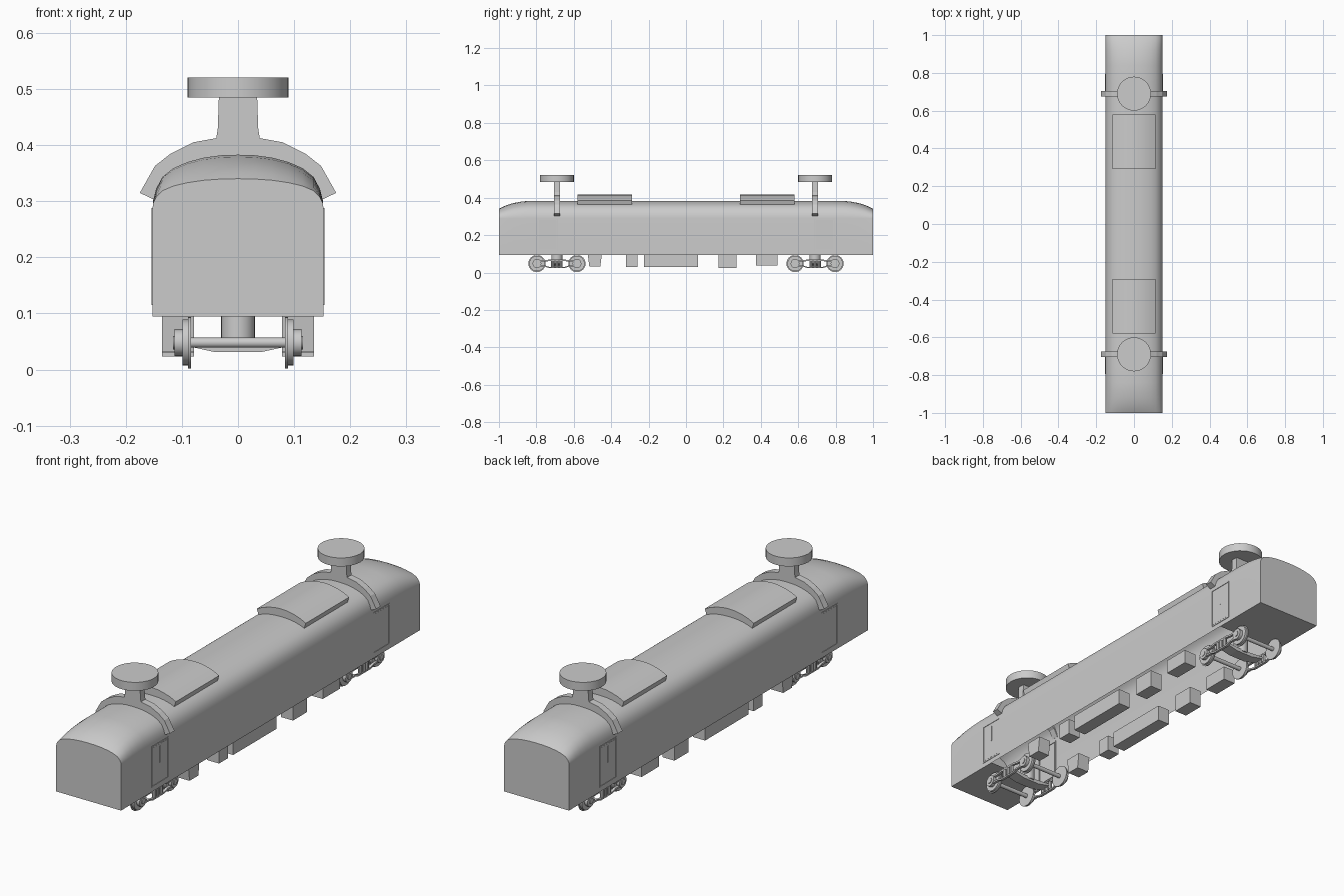
import bpy, bmesh, math
from mathutils import Vector, Matrix

cube = bpy.data.objects.get("Cube")
if cube:
    bpy.data.objects.remove(cube, do_unlink=True)

grey = bpy.data.materials.new("plain grey")
grey.use_nodes = True
grey.diffuse_color = (0.6, 0.6, 0.6, 1)
grey.node_tree.nodes["Principled BSDF"].inputs["Base Color"].default_value = (0.6, 0.6, 0.6, 1)


def finish(name, bm, smooth=None):
    bmesh.ops.recalc_face_normals(bm, faces=bm.faces)
    mesh = bpy.data.meshes.new(name)
    bm.to_mesh(mesh)
    bm.free()
    mesh.materials.append(grey)
    obj = bpy.data.objects.new(name, mesh)
    bpy.context.collection.objects.link(obj)
    if smooth:
        bpy.ops.object.select_all(action='DESELECT')
        obj.select_set(True)
        bpy.context.view_layer.objects.active = obj
        bpy.ops.object.shade_smooth_by_angle(angle=math.radians(smooth))
    return obj


def box(name, x, y, z, taper=0):
    """Box from three (low, high) ranges; taper narrows the bottom along y."""
    bm = bmesh.new()
    bmesh.ops.create_cube(bm, size=1)
    for v in bm.verts:
        inset = -math.copysign(taper, v.co.y) if v.co.z < 0 else 0
        v.co = [r[0] + (c + 0.5) * (r[1] - r[0]) for c, r in zip(v.co, (x, y, z))]
        v.co.y += inset
    return finish(name, bm)


def cylinder(name, centre, radius, depth, axis='Z', sides=24):
    bm = bmesh.new()
    turn = Matrix.Rotation(math.pi / 2, 4, 'Y') if axis == 'X' else Matrix()
    bmesh.ops.create_cone(bm, cap_ends=True, segments=sides, radius1=radius, radius2=radius,
                          depth=depth, matrix=Matrix.Translation(centre) @ turn)
    return finish(name, bm, 35)


def extrude_xz(name, points, y0, y1, smooth=None):
    """Closed outline in the xz plane, drawn out along y."""
    bm = bmesh.new()
    face = bm.faces.new([bm.verts.new((x, y0, z)) for x, z in points])
    new = bmesh.ops.extrude_face_region(bm, geom=[face])["geom"]
    bmesh.ops.translate(bm, vec=(0, y1 - y0, 0),
                        verts=[v for v in new if isinstance(v, bmesh.types.BMVert)])
    return finish(name, bm, smooth)


def extrude_yz(name, points, x0, x1):
    bm = bmesh.new()
    face = bm.faces.new([bm.verts.new((x0, y, z)) for y, z in points])
    new = bmesh.ops.extrude_face_region(bm, geom=[face])["geom"]
    bmesh.ops.translate(bm, vec=(x1 - x0, 0, 0),
                        verts=[v for v in new if isinstance(v, bmesh.types.BMVert)])
    return finish(name, bm)


def both(half):
    """Mirror a half outline that starts on the centre line."""
    return [(-x, z) for x, z in reversed(half) if x > 0] + half


# Body shell: arched section lofted along y, roof dipping at the ends
FLOOR, EAVES, HALF = 0.095, 0.29, 0.152
roof = [(0, 0.383), (0.03, 0.382), (0.06, 0.378), (0.09, 0.37), (0.115, 0.359),
        (0.135, 0.343), (0.146, 0.322), (0.151, 0.303), (HALF, EAVES), (HALF, FLOOR)]
dip = [(1, 0.54), (0.98, 0.66), (0.95, 0.79), (0.92, 0.88), (0.88, 0.96), (0.84, 1), (0.74, 1)]
stations = [(-y, s) for y, s in dip] + [(y, s) for y, s in reversed(dip)]
bm = bmesh.new()
rings = [[bm.verts.new((x, y, EAVES + (z - EAVES) * s if z > EAVES else z))
          for x, z in both(roof)] for y, s in stations]
for a, b in zip(rings, rings[1:]):
    for i in range(len(a) - 1):
        bm.faces.new((a[i], a[i + 1], b[i + 1], b[i]))
    if abs(a[0].co.y + b[0].co.y) > 0.1:  # closed floor under both cabs only
        bm.faces.new((a[-1], a[0], b[0], b[-1]))
bm.faces.new(rings[0])
bm.faces.new(rings[-1])
finish("body_shell", bm, 35)

arch_outer = [(0, 0.415), (0.036, 0.413), (0.08, 0.405), (0.12, 0.385), (0.148, 0.363), (0.175, 0.315)]
arch_inner = [(0.15, 0.303), (0.133, 0.335), (0.1, 0.358), (0.06, 0.37), (0, 0.375)]
hatch_top = [(0, 0.416), (0.03, 0.414), (0.06, 0.408), (0.09, 0.398), (0.115, 0.386), (0.107, 0.362)]

for end, s in (("front", -1), ("rear", 1)):
    # Roof band, mast and disc
    c = s * 0.69
    inner = arch_inner + [(-x, z) for x, z in reversed(arch_inner[:-1])]
    outer = both(arch_outer)
    extrude_xz(end + "_roof_band", outer + inner, c - 0.015, c + 0.015)
    extrude_xz(end + "_mast", both([(0, 0.49), (0.034, 0.49), (0.036, 0.43), (0.04, 0.405), (0, 0.4)]),
               c - 0.015, c + 0.015)
    cylinder(end + "_mast_disc", (0, c, 0.503), 0.09, 0.036, sides=32)
    # Curved roof hatch
    extrude_xz(end + "_roof_hatch", both(hatch_top), s * 0.29, s * 0.58, 30)

    # Bogie: pivot, bolster and cross beam
    cylinder(end + "_bogie_pivot", (0, c, 0.07), 0.03, 0.06)
    extrude_xz(end + "_bogie_bolster", both([(0, 0.045), (0.1, 0.052), (0.1, 0.044), (0.04, 0.031), (0, 0.031)]),
               c - 0.025, c + 0.025)
    for n, off in (("outer", 0.107 * s), ("inner", -0.107 * s)):
        cylinder(f"{end}_{n}_axle", (0, c + off, 0.048), 0.009, 0.2, 'X', 16)

    for side, d in (("left", 1), ("right", -1)):
        tag = f"{end}_{side}"
        # Wheels with flange, tread and axle box
        for n, off in (("outer", 0.107 * s), ("inner", -0.107 * s)):
            y = c + off
            cylinder(f"{tag}_{n}_flange", (d * 0.0865, y, 0.048), 0.046, 0.005, 'X')
            cylinder(f"{tag}_{n}_wheel", (d * 0.093, y, 0.048), 0.041, 0.011, 'X')
            cylinder(f"{tag}_{n}_axle_box", (d * 0.105, y, 0.048), 0.024, 0.016, 'X', 12)
            cylinder(f"{tag}_{n}_axle_cap", (d * 0.114, y, 0.048), 0.012, 0.004, 'X', 12)
        # Side frame: two dipped bars with a spring pack between
        for n, lift, thick in (("upper", 0.058, 0.008), ("lower", 0.03, 0.007)):
            sag = 0.004 if n == "upper" else -0.007
            top = [(-0.107, 0), (-0.06, 0), (-0.04, sag), (0.04, sag), (0.06, 0), (0.107, 0)]
            pts = [(c + y, lift + z + thick) for y, z in top]
            pts += [(c + y, lift + z) for y, z in reversed(top)]
            extrude_yz(f"{tag}_{n}_frame_bar", pts, d * 0.1, d * 0.111)
        for k in (-1, 0, 1):
            cylinder(f"{tag}_spring_{k + 2}", (d * 0.105, c + k * 0.022, 0.046), 0.009, 0.034, sides=10)

        # Cab door: thin raised frame with handrail and mid rail
        def plate(part, y, z, out):
            box(f"{tag}_door_{part}", sorted((d * 0.149, d * (HALF + out))), y, z)
        y0, y1 = c - 0.055 + s * 0.05, c + 0.055 + s * 0.05
        z0, z1, w = 0.115, 0.288, 0.004
        plate("panel", (y0 + 0.008, y1 - 0.008), (z0 + 0.008, z1 - 0.008), 0.0006)
        plate("sill", (y0, y1), (z0, z0 + w), 0.002)
        plate("lintel", (y0, y1), (z1 - w, z1), 0.002)
        plate("front_post", (y0, y0 + w), (z0, z1), 0.002)
        plate("rear_post", (y1 - w, y1), (z0, z1), 0.002)
        plate("handrail", (c + s * 0.05 - 0.002, c + s * 0.05 + 0.002), (0.2, 0.27), 0.002)

# Equipment boxes hung under both sides
boxes = [("battery_box", -0.525, -0.45, 0.032, 0.008), ("small_box", -0.32, -0.26, 0.03, 0),
         ("valve_box", -0.225, -0.157, 0.03, 0), ("long_tank", -0.157, 0.065, 0.03, 0),
         ("square_box", 0.175, 0.27, 0.023, 0), ("rear_box", 0.375, 0.49, 0.038, 0)]
for side, d in (("left", 1), ("right", -1)):
    for name, y0, y1, z, taper in boxes:
        box(f"{side}_{name}", sorted((d * 0.078, d * 0.135)), (y0, y1), (z, 0.098), taper)
